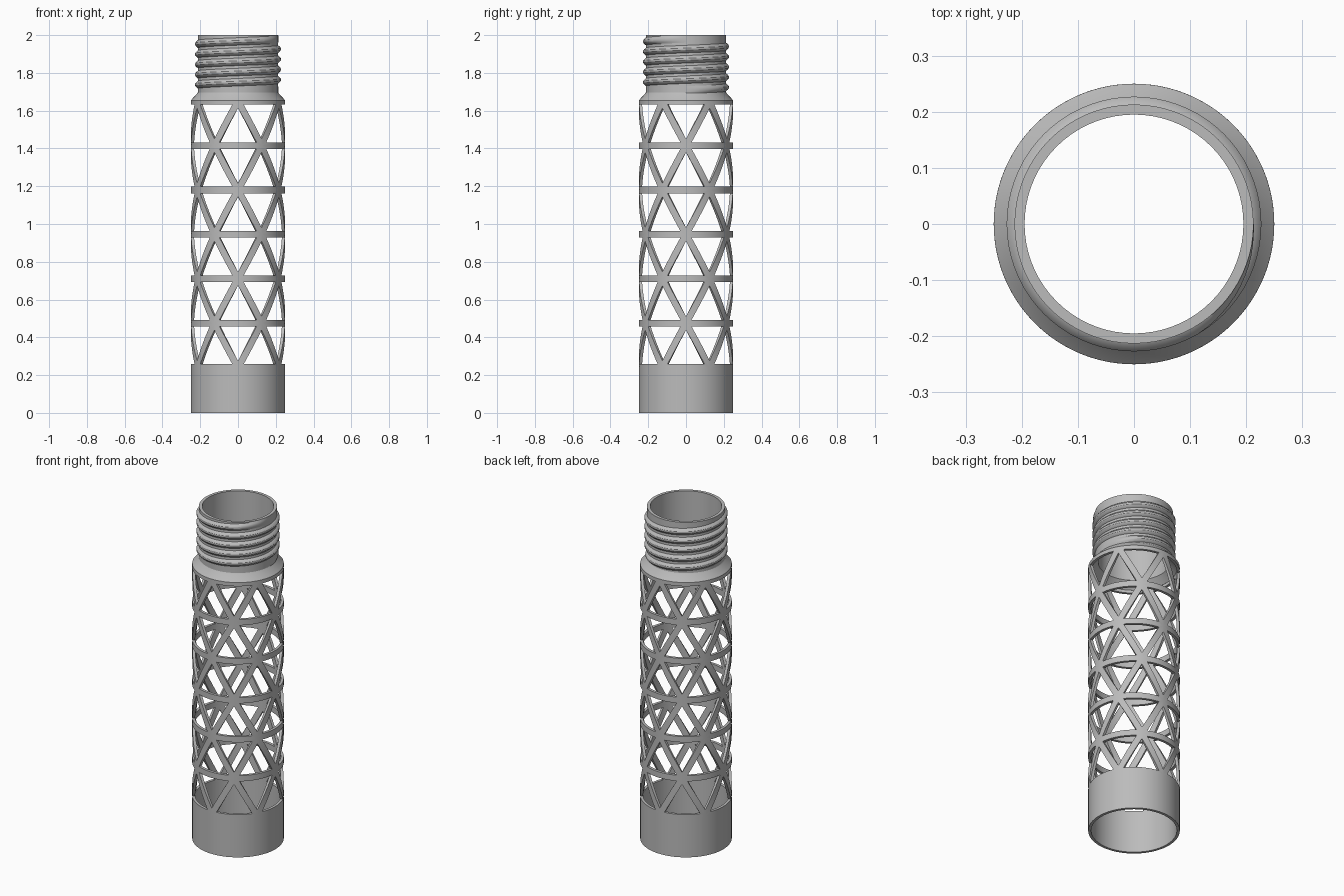
import bpy, bmesh
from math import cos, sin, pi, hypot
from mathutils import Vector

cube = bpy.data.objects.get("Cube")
if cube:
    bpy.data.objects.remove(cube, do_unlink=True)

R, WALL = 0.25, 0.016          # outer radius and wall of cup and lattice
LOW, HIGH, ROWS = 0.24, 1.65, 6
SEG = 72
NECK, BORE = 0.213, 0.195

grey = bpy.data.materials.new("plain grey")
grey.use_nodes = True
grey.diffuse_color = (0.5, 0.5, 0.5, 1)
grey.node_tree.nodes["Principled BSDF"].inputs["Base Color"].default_value = (0.5, 0.5, 0.5, 1)


def finish(name, bm, solid=0):
    """Turn a bmesh into a shaded object, optionally thickened inward."""
    bmesh.ops.remove_doubles(bm, verts=bm.verts, dist=1e-5)
    if not solid:
        bmesh.ops.recalc_face_normals(bm, faces=bm.faces)
    mesh = bpy.data.meshes.new(name)
    bm.to_mesh(mesh)
    bm.free()
    mesh.materials.append(grey)
    obj = bpy.data.objects.new(name, mesh)
    bpy.context.collection.objects.link(obj)
    bpy.ops.object.select_all(action='DESELECT')
    obj.select_set(True)
    bpy.context.view_layer.objects.active = obj
    if solid:
        mod = obj.modifiers.new("wall", 'SOLIDIFY')
        mod.thickness = solid
        mod.offset = -1
        bpy.ops.object.modifier_apply(modifier=mod.name)
    bpy.ops.object.shade_smooth_by_angle(angle=pi / 6)
    return obj


def polar(r, a, z):
    return (r * cos(a), r * sin(a), z)


def lathe(name, profile):
    """Spin a closed (radius, height) profile about the z axis."""
    bm = bmesh.new()
    rings = [[bm.verts.new(polar(r, 2 * pi * i / SEG, z)) for r, z in profile]
             for i in range(SEG)]
    n = len(profile)
    for i in range(SEG):
        a, b = rings[i], rings[(i + 1) % SEG]
        for j in range(n):
            k = (j + 1) % n
            bm.faces.new((a[j], b[j], b[k], a[k]))
    return finish(name, bm)


# Base cup: open plain tube
lathe("base_sleeve", [(R, 0), (R, LOW), (R - WALL, LOW), (R - WALL, 0)])

# Shoulder and threaded neck core
lathe("shoulder_and_neck", [
    (R, HIGH), (R, HIGH + 0.005), (NECK + 0.003, 1.69), (NECK, 1.695),
    (NECK, 2), (BORE, 2), (BORE, 1.69), (R - WALL, HIGH)])

# Triangular lattice: framed triangle cells wrapped round the cylinder
bm = bmesh.new()
half = R * pi / 6
step = (HIGH - LOW) / ROWS
RIB = 0.0175                   # half the rib width
CUTS = 12


def framed_cell(corners):
    sides = [(corners[(i + 2) % 3] - corners[(i + 1) % 3]).length for i in range(3)]
    centre = sum((c * s for c, s in zip(corners, sides)), Vector((0, 0))) / sum(sides)
    inradius = 2 * half * step / sum(sides)
    inner = [centre + (c - centre) * (1 - RIB / inradius) for c in corners]
    for i in range(3):
        j = (i + 1) % 3
        lines = [[bm.verts.new(polar(R, p.x / R, p.y))
                  for p in (tri[i].lerp(tri[j], t / CUTS) for t in range(CUTS + 1))]
                 for tri in (corners, inner)]
        out, ins = lines
        for t in range(CUTS):
            bm.faces.new((out[t], out[t + 1], ins[t + 1], ins[t]))


for row in range(ROWS):
    z0, z1 = LOW + row * step, LOW + (row + 1) * step
    for k in range(6):
        s = -R * pi / 2 + half * (2 * k + row % 2)
        framed_cell([Vector((s, z0)), Vector((s + 2 * half, z0)), Vector((s + half, z1))])
        framed_cell([Vector((s, z0)), Vector((s + half, z1)), Vector((s - half, z1))])
finish("triangle_lattice", bm, WALL)

# Screw thread: rounded ridge swept up a helix, fading at both ends
TURNS, Z0, PITCH = 5, 1.71, 0.054
ridge = [(-0.003, -0.021), (0, -0.020), (0.010, -0.011), (0.014, -0.005),
         (0.014, 0.005), (0.010, 0.011), (0, 0.020), (-0.003, 0.021)]
bm = bmesh.new()
steps = TURNS * SEG
sections = []
for i in range(steps + 1):
    fade = max(0.05, min(1, i / 12, (steps - i) / 12))
    sections.append([bm.verts.new(polar(NECK + (d * fade if d > 0 else d),
                                        2 * pi * i / SEG,
                                        min(Z0 + PITCH * i / SEG + h, 1.999)))
                     for d, h in ridge])
for a, b in zip(sections, sections[1:]):
    for j in range(len(ridge)):
        k = (j + 1) % len(ridge)
        bm.faces.new((a[j], b[j], b[k], a[k]))
bm.faces.new(sections[0])
bm.faces.new(sections[-1])
finish("screw_thread", bm)
